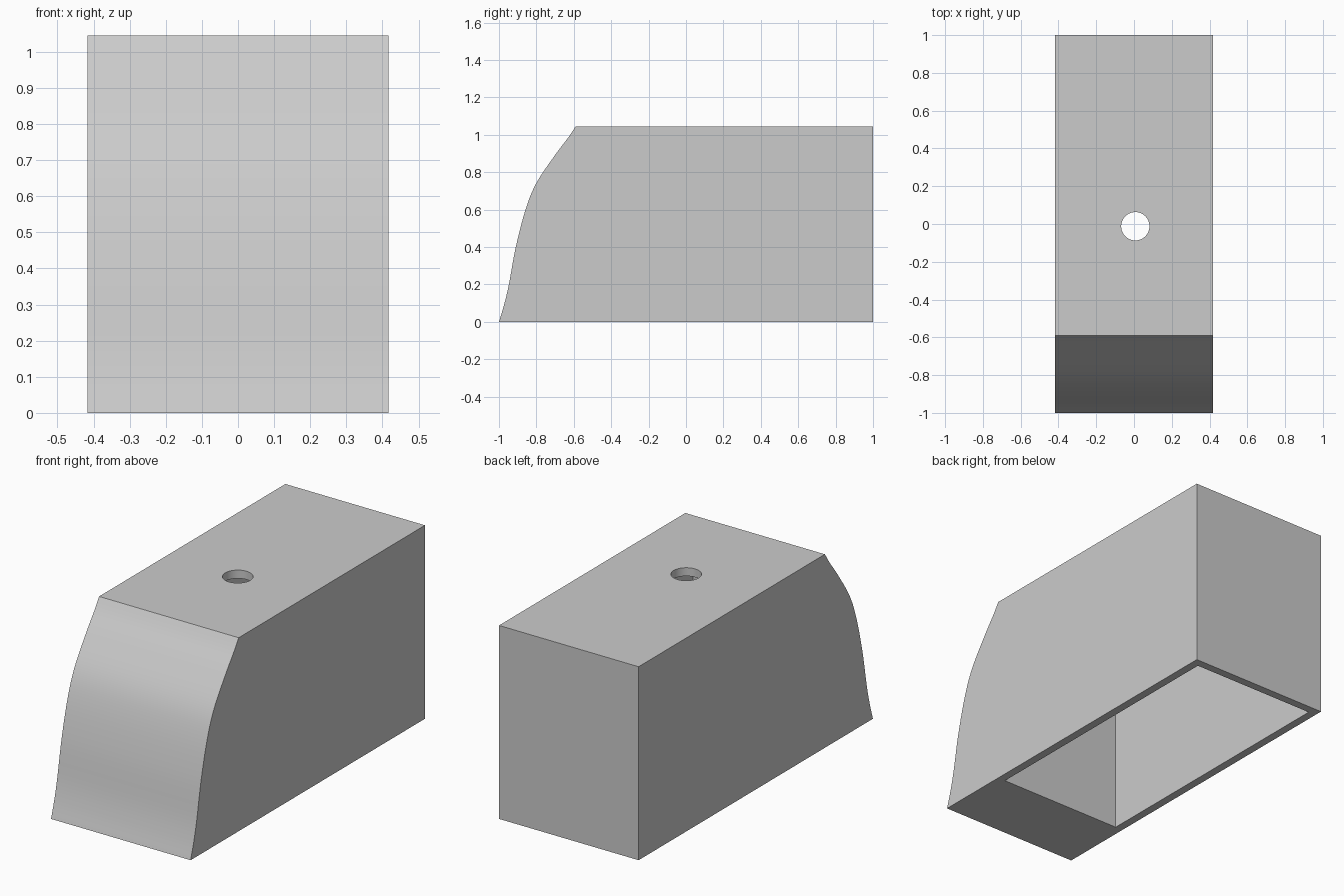
import bpy
import bmesh
from mathutils import Matrix, Vector

cube = bpy.data.objects.get("Cube")
if cube:
    bpy.data.objects.remove(cube, do_unlink=True)

HALF_W, HEIGHT, WALL = 0.417, 1.045, 0.045
NOSE_Y = -0.59      # where the curved nose meets the flat top

grey = bpy.data.materials.new("light grey")
grey.use_nodes = True
grey.diffuse_color = (0.6, 0.6, 0.6, 1)
grey.node_tree.nodes["Principled BSDF"].inputs["Base Color"].default_value = (0.6, 0.6, 0.6, 1)


def finish(name, bm):
    """Turn a bmesh into a linked object."""
    bmesh.ops.recalc_face_normals(bm, faces=bm.faces)
    mesh = bpy.data.meshes.new(name)
    bm.to_mesh(mesh)
    bm.free()
    mesh.materials.append(grey)
    obj = bpy.data.objects.new(name, mesh)
    bpy.context.collection.objects.link(obj)
    return obj


def smooth_path(points, steps=5):
    """Spline through the given 2D points."""
    pts = [Vector(p) for p in points]
    pts = [2 * pts[0] - pts[1]] + pts + [2 * pts[-1] - pts[-2]]
    path = []
    for a, b, c, d in zip(pts, pts[1:], pts[2:], pts[3:]):
        for i in range(steps):
            t = i / steps
            path.append(0.5 * (2 * b + (c - a) * t + (2 * a - 5 * b + 4 * c - d) * t ** 2
                               + (3 * b - a - 3 * c + d) * t ** 3))
    return path + [pts[-2]]


# Housing: side profile with an S-curved nose, extruded across the width
nose = smooth_path([(-1, 0), (-0.973, 0.09), (-0.947, 0.2), (-0.91, 0.4), (-0.858, 0.6),
                    (-0.8, 0.742), (-0.7, 0.892), (-0.63, 0.985), (NOSE_Y, HEIGHT)])
profile = [tuple(p) for p in nose] + [(1, HEIGHT), (1, 0)]
bm = bmesh.new()
side = bm.faces.new([bm.verts.new((-HALF_W, y, z)) for y, z in profile])
swept = bmesh.ops.extrude_face_region(bm, geom=[side])["geom"]
bmesh.ops.translate(bm, vec=(2 * HALF_W, 0, 0),
                    verts=[v for v in swept if isinstance(v, bmesh.types.BMVert)])
housing = finish("housing", bm)

# Cavity cutter, open at the bottom, behind the solid nose
y0, y1, z0, z1 = NOSE_Y, 1 - WALL, -0.2, HEIGHT - WALL
bm = bmesh.new()
bmesh.ops.create_cube(bm, size=1, matrix=Matrix.Translation((0, (y0 + y1) / 2, (z0 + z1) / 2))
                      @ Matrix.Diagonal((2 * (HALF_W - WALL), y1 - y0, z1 - z0, 1)))
cavity = finish("cavity_cutter", bm)

# Round hole cutter through the top plate
bm = bmesh.new()
bmesh.ops.create_cone(bm, cap_ends=True, segments=48, radius1=0.075, radius2=0.075, depth=0.4,
                      matrix=Matrix.Translation((0.007, -0.012, HEIGHT)))
hole = finish("hole_cutter", bm)

# Cut, then drop the cutters
bpy.ops.object.select_all(action="DESELECT")
housing.select_set(True)
bpy.context.view_layer.objects.active = housing
for cutter in (cavity, hole):
    cutter.hide_render = True
    mod = housing.modifiers.new(cutter.name, "BOOLEAN")
    mod.operation = "DIFFERENCE"
    mod.solver = "EXACT"
    mod.object = cutter
    bpy.ops.object.modifier_apply(modifier=mod.name)
    bpy.data.objects.remove(cutter, do_unlink=True)

bpy.ops.object.shade_smooth_by_angle(angle=0.4)
